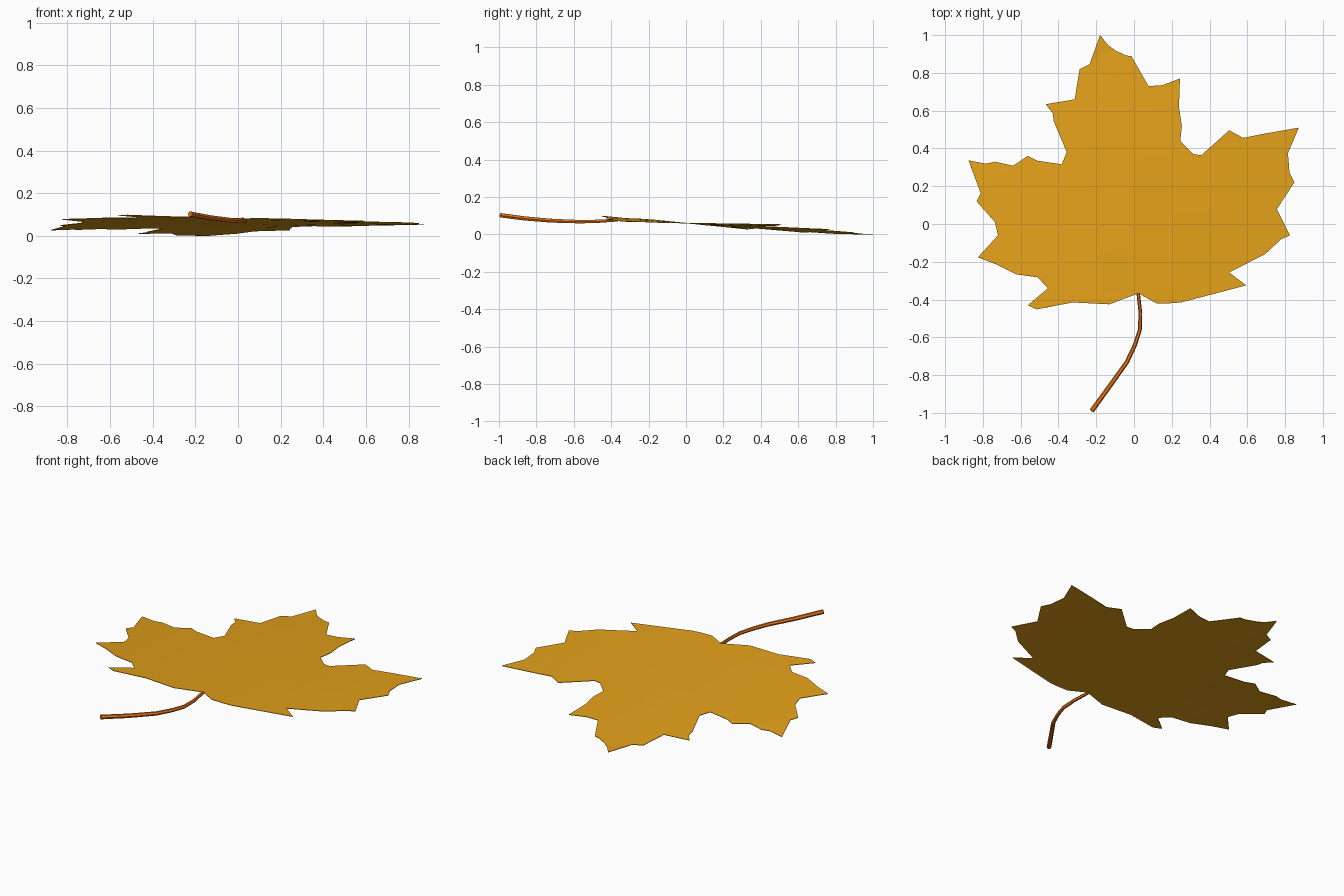
import bpy, bmesh
from mathutils import Vector

if "Cube" in bpy.data.objects:
    bpy.data.objects.remove(bpy.data.objects["Cube"])


def material(name, rgb):
    m = bpy.data.materials.new(name)
    m.diffuse_color = (*rgb, 1)
    m.use_nodes = True
    m.node_tree.nodes["Principled BSDF"].inputs["Base Color"].default_value = m.diffuse_color
    return m


gold = material("autumn gold", (0.76, 0.35, 0.010))
rust = material("rust orange", (0.80, 0.175, 0.010))

# Leaf outline, clockwise from the top tip
outline = [
    (-.18, 1.0), (-.135, .945), (-.10, .92), (-.045, .893), (-.013, .888),
    (.077, .73), (.15, .735), (.243, .77), (.238, .62), (.253, .52), (.245, .438),
    (.314, .37), (.356, .364), (.504, .496), (.578, .456), (.70, .48),
    (.873, .51), (.815, .375), (.823, .274), (.849, .22), (.756, .078),
    (.825, -.06), (.78, -.08), (.694, -.16), (.504, -.256), (.594, -.325),
    (.25, -.415), (.187, -.42), (.119, -.42), (.024, -.367), (-.13, -.425),
    (-.325, -.415), (-.515, -.452), (-.562, -.43), (-.456, -.34),
    (-.51, -.282), (-.625, -.266), (-.73, -.213), (-.826, -.176),
    (-.72, -.06), (-.736, .01), (-.833, .12), (-.812, .163), (-.876, .337),
    (-.784, .319), (-.736, .33), (-.64, .308), (-.562, .361), (-.51, .335),
    (-.383, .316), (-.356, .38), (-.425, .544), (-.43, .586), (-.467, .634),
    (-.314, .66), (-.288, .82), (-.235, .846)]


def lift(x, y):
    """Gentle twist: flat on the right, tilting on the left."""
    return max(0.003, 0.062 - 0.056 * y + 0.05 * x * y)


# Leaf blade: filled outline, cut into a grid so it can bend
bm = bmesh.new()
rim = [bm.verts.new((x, y, 0)) for x, y in outline]
edges = [bm.edges.new((rim[i - 1], rim[i])) for i in range(len(rim))]
bmesh.ops.triangle_fill(bm, edges=edges, use_beauty=False, use_dissolve=False,
                        normal=(0, 0, 1))
for axis in (Vector((1, 0, 0)), Vector((0, 1, 0))):
    for i in range(-3, 5):
        bmesh.ops.bisect_plane(bm, geom=bm.verts[:] + bm.edges[:] + bm.faces[:],
                               plane_co=axis * (i * 0.2 + 0.01), plane_no=axis)
for f in bm.faces:
    f.normal_update()
    if f.normal.z < 0:
        f.normal_flip()
for v in bm.verts:
    v.co.z = lift(v.co.x, v.co.y)
me = bpy.data.meshes.new("leaf_blade")
bm.to_mesh(me)
bm.free()
blade = bpy.data.objects.new("leaf_blade", me)
bpy.context.collection.objects.link(blade)
me.materials.append(gold)
sol = blade.modifiers.new("thickness", 'SOLIDIFY')
sol.thickness = 0.003
sol.offset = -1

# Stem: faceted tube, thicker at its free end
path = [(.022, -.365, .077, .7), (.034, -.47, .070, .75), (.031, -.56, .068, .8),
        (.005, -.64, .070, .85), (-.037, -.73, .074, .9),
        (-.13, -.86, .085, .95), (-.224, -.99, .102, 1)]
cu = bpy.data.curves.new("stem", 'CURVE')
cu.dimensions = '3D'
cu.bevel_depth = 0.013
cu.bevel_resolution = 1
cu.use_fill_caps = True
sp = cu.splines.new('POLY')
sp.points.add(len(path) - 1)
for p, (x, y, z, r) in zip(sp.points, path):
    p.co = (x, y, z, 1)
    p.radius = r
sp.use_smooth = False
cu.materials.append(rust)
stem = bpy.data.objects.new("stem", cu)
bpy.context.collection.objects.link(stem)
